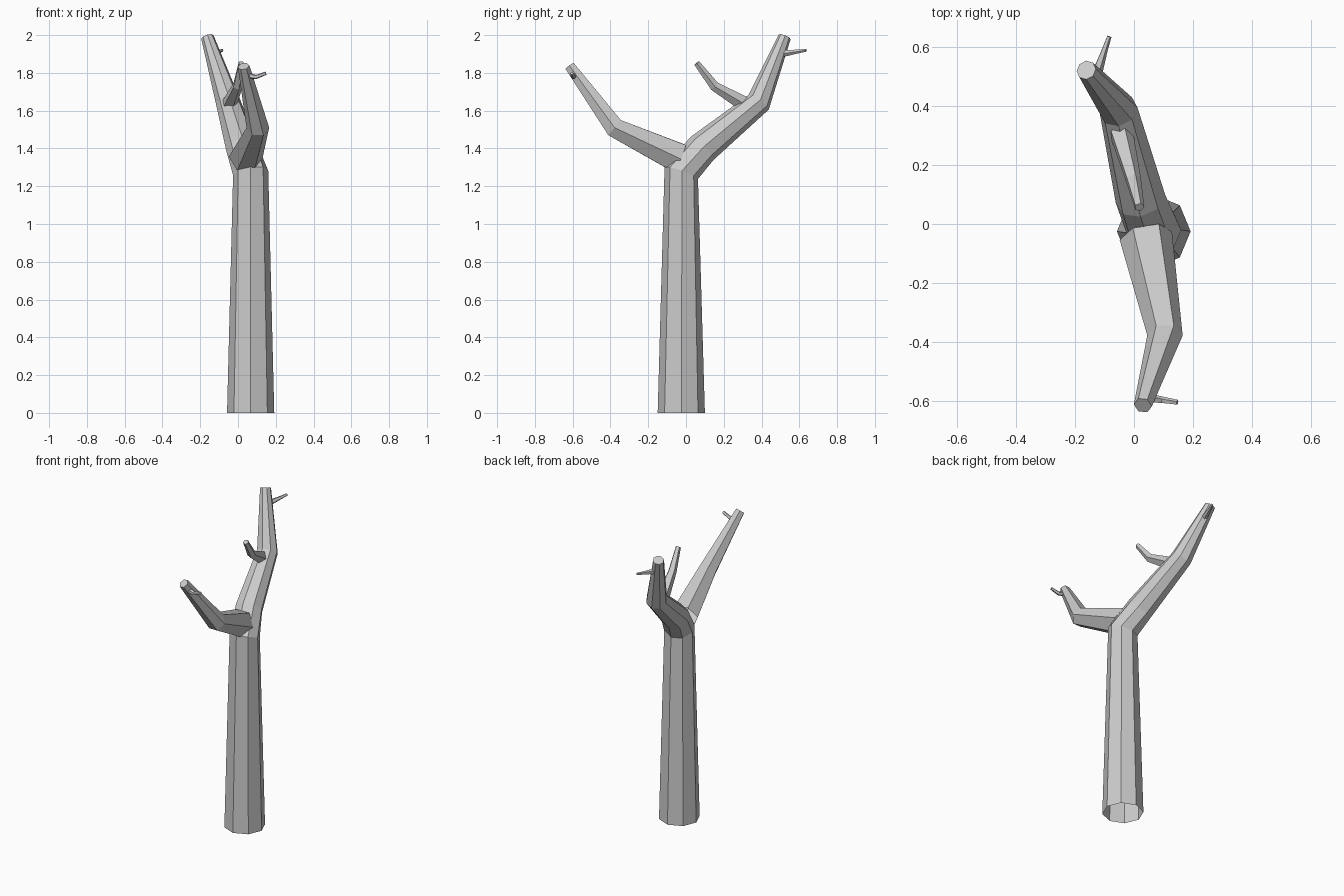
import bpy, bmesh, math
from mathutils import Vector

if "Cube" in bpy.data.objects:
    bpy.data.objects.remove(bpy.data.objects["Cube"])


def limb(name, path, sides, ref=(1, 0, 0)):
    """Faceted tapering tube through (x, y, z, radius) points, open base, capped tip."""
    pts = [Vector(p[:3]) for p in path]
    bm = bmesh.new()
    rings = []
    for i, p in enumerate(pts):
        before = (p - pts[i - 1]).normalized() if i > 0 else Vector()
        after = (pts[i + 1] - p).normalized() if i < len(pts) - 1 else Vector()
        t = (before + after).normalized()
        r = Vector(ref)
        u = (r - t * r.dot(t)).normalized()
        v = t.cross(u)
        ring = []
        for k in range(sides):
            a = 2 * math.pi * k / sides
            ring.append(bm.verts.new(p + path[i][3] * (math.cos(a) * u + math.sin(a) * v)))
        rings.append(ring)
    for lo, hi in zip(rings, rings[1:]):
        for k in range(sides):
            n = (k + 1) % sides
            bm.faces.new((lo[k], lo[n], hi[n], hi[k]))
    bm.faces.new(rings[-1])
    mesh = bpy.data.meshes.new(name)
    bm.to_mesh(mesh)
    bm.free()
    ob = bpy.data.objects.new(name, mesh)
    bpy.context.collection.objects.link(ob)
    return ob


# Trunk running on into the tall rear branch
limb("trunk", [(0.067, -0.025, 0, 0.125), (0.067, -0.025, 1.27, 0.094),
               (0.022, 0.085, 1.40, 0.086), (-0.052, 0.385, 1.645, 0.066),
               (-0.162, 0.522, 1.99, 0.034)], 8)

# Front branch
limb("front_branch", [(0.04, -0.04, 1.35, 0.09), (0.105, -0.378, 1.51, 0.06),
                      (0.03, -0.615, 1.835, 0.031)], 6)

# Twigs
limb("middle_twig", [(-0.045, 0.31, 1.635, 0.042), (-0.003, 0.15, 1.73, 0.027),
                     (0.018, 0.057, 1.852, 0.017)], 5)
limb("upper_twig", [(-0.13, 0.50, 1.90, 0.02), (-0.10, 0.59, 1.913, 0.011),
                    (-0.084, 0.636, 1.92, 0.008)], 5)
limb("front_twig", [(0.04, -0.59, 1.79, 0.018), (0.095, -0.597, 1.778, 0.012),
                    (0.147, -0.605, 1.798, 0.009)], 5, ref=(0, 1, 0))
